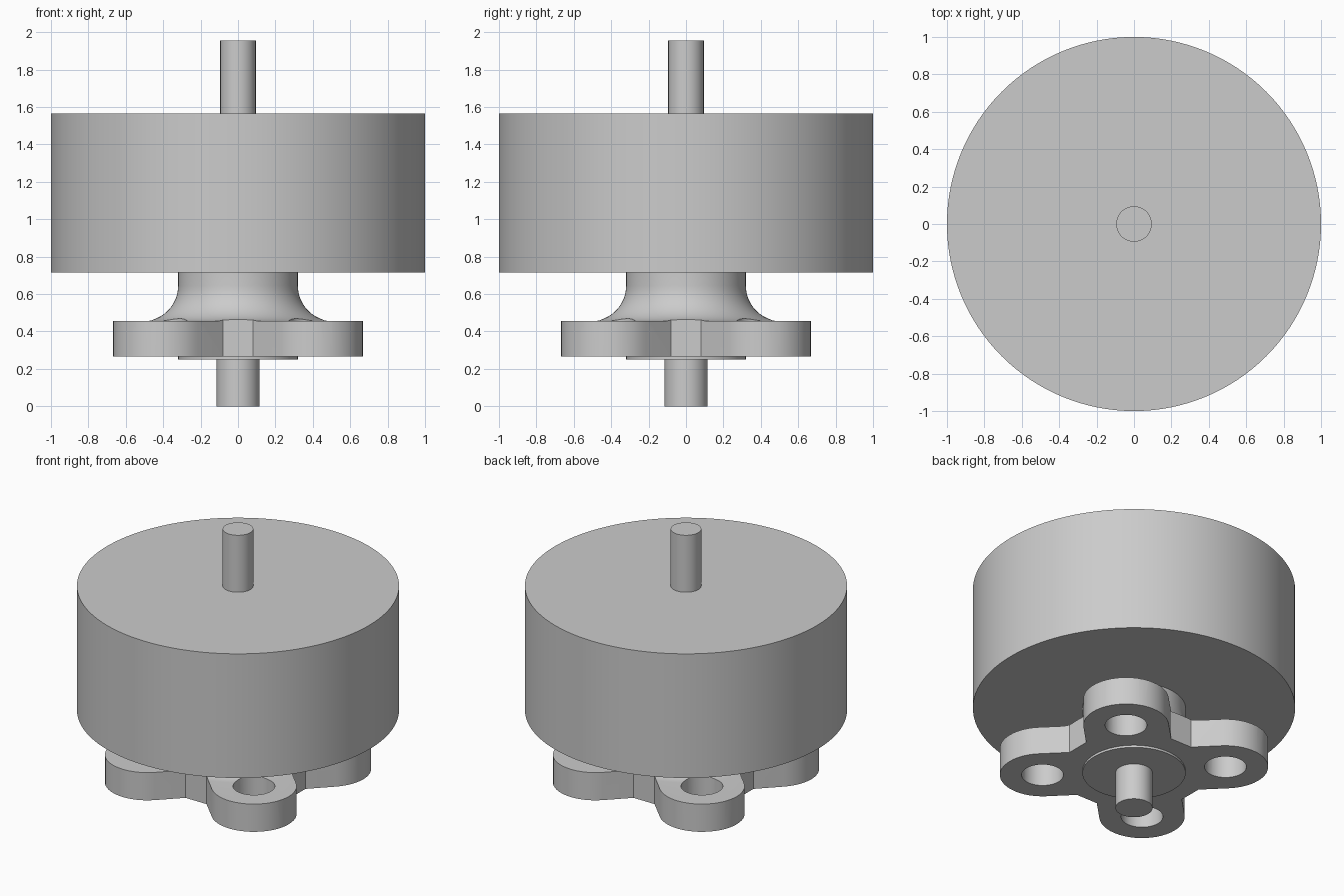
import bpy
import bmesh
from math import radians, sin, cos, pi, sqrt

cube = bpy.data.objects.get("Cube")
if cube:
    bpy.data.objects.remove(cube, do_unlink=True)

metal = bpy.data.materials.new("grey_metal")
metal.use_nodes = True
GREY = (0.6, 0.6, 0.6, 1)
metal.diffuse_color = GREY
metal.node_tree.nodes["Principled BSDF"].inputs["Base Color"].default_value = GREY


def add_object(name, bm):
    bmesh.ops.recalc_face_normals(bm, faces=bm.faces)
    mesh = bpy.data.meshes.new(name)
    bm.to_mesh(mesh)
    bm.free()
    mesh.materials.append(metal)
    obj = bpy.data.objects.new(name, mesh)
    bpy.context.collection.objects.link(obj)
    return obj


def select(obj):
    bpy.ops.object.select_all(action="DESELECT")
    obj.select_set(True)
    bpy.context.view_layer.objects.active = obj


def smooth(obj):
    select(obj)
    bpy.ops.object.shade_smooth_by_angle(angle=radians(30))


def prism(bm, points, z0, z1):
    """Extrude a closed plan outline from z0 to z1."""
    face = bm.faces.new([bm.verts.new((x, y, z0)) for x, y in points])
    top = bmesh.ops.extrude_face_region(bm, geom=[face])["geom"]
    verts = [v for v in top if isinstance(v, bmesh.types.BMVert)]
    bmesh.ops.translate(bm, verts=verts, vec=(0, 0, z1 - z0))


def circle(radius, count, x=0, y=0):
    return [(x + radius * cos(2 * pi * i / count), y + radius * sin(2 * pi * i / count))
            for i in range(count)]


def cylinder(name, radius, z0, z1, count=64):
    bm = bmesh.new()
    prism(bm, circle(radius, count), z0, z1)
    obj = add_object(name, bm)
    smooth(obj)
    return obj


def lathe(name, profile, count=96):
    """Spin (radius, z) rings around the z axis and cap both ends."""
    bm = bmesh.new()
    rings = [[bm.verts.new((x, y, z)) for x, y in circle(r, count)] for r, z in profile]
    for a, b in zip(rings, rings[1:]):
        for i in range(count):
            j = (i + 1) % count
            bm.faces.new((a[i], a[j], b[j], b[i]))
    bm.faces.new(rings[0])
    bm.faces.new(rings[-1])
    return add_object(name, bm)


def boolean(target, cutter, operation):
    cutter.hide_render = True
    mod = target.modifiers.new(operation.lower(), "BOOLEAN")
    mod.operation = operation
    mod.solver = "EXACT"
    mod.object = cutter
    select(target)
    bpy.ops.object.modifier_apply(modifier=mod.name)
    bpy.data.objects.remove(cutter, do_unlink=True)


# Rotor can and shafts
cylinder("rotor_can", 1.0, 0.715, 1.565, 128)
cylinder("output_shaft", 0.095, 1.55, 1.955)
cylinder("rear_shaft", 0.115, 0, 0.255)
cylinder("rear_boss", 0.32, 0.25, 0.27, 96)

# Mounting base: plate and filleted neck in one turned solid
PLATE_BOTTOM, PLATE_TOP, NECK, FILLET = 0.265, 0.455, 0.32, 0.19
profile = [(0.9, PLATE_BOTTOM), (0.9, PLATE_TOP)]
for i in range(13):
    a = radians(90 * i / 12)
    profile.append((NECK + FILLET * (1 - sin(a)), PLATE_TOP + FILLET * (1 - cos(a))))
profile.append((NECK, 0.73))
base = lathe("mounting_base", profile)

# Four-lobed outline with flats between the lobes
LOBE, LUG, FLAT = 0.57, 0.265, 0.08
root = LUG * sqrt(2) + FLAT
outline = []
for k in range(4):
    mid = radians(45 + 90 * k)
    for i in range(25):
        a = mid + radians(-90 + 180 * i / 24)
        outline.append((LOBE * cos(mid) + LUG * cos(a), LOBE * sin(mid) + LUG * sin(a)))
    side = mid + pi / 4
    for s in (1, -1):
        outline.append((root * cos(side) + s * FLAT * sin(side),
                        root * sin(side) - s * FLAT * cos(side)))
bm = bmesh.new()
prism(bm, outline, 0.1, 0.9)
boolean(base, add_object("lobe_cutter", bm), "INTERSECT")

# Screw holes
bm = bmesh.new()
for k in range(4):
    a = radians(45 + 90 * k)
    prism(bm, circle(0.13, 48, LOBE * cos(a), LOBE * sin(a)), 0.1, 0.9)
boolean(base, add_object("hole_cutter", bm), "DIFFERENCE")
smooth(base)
